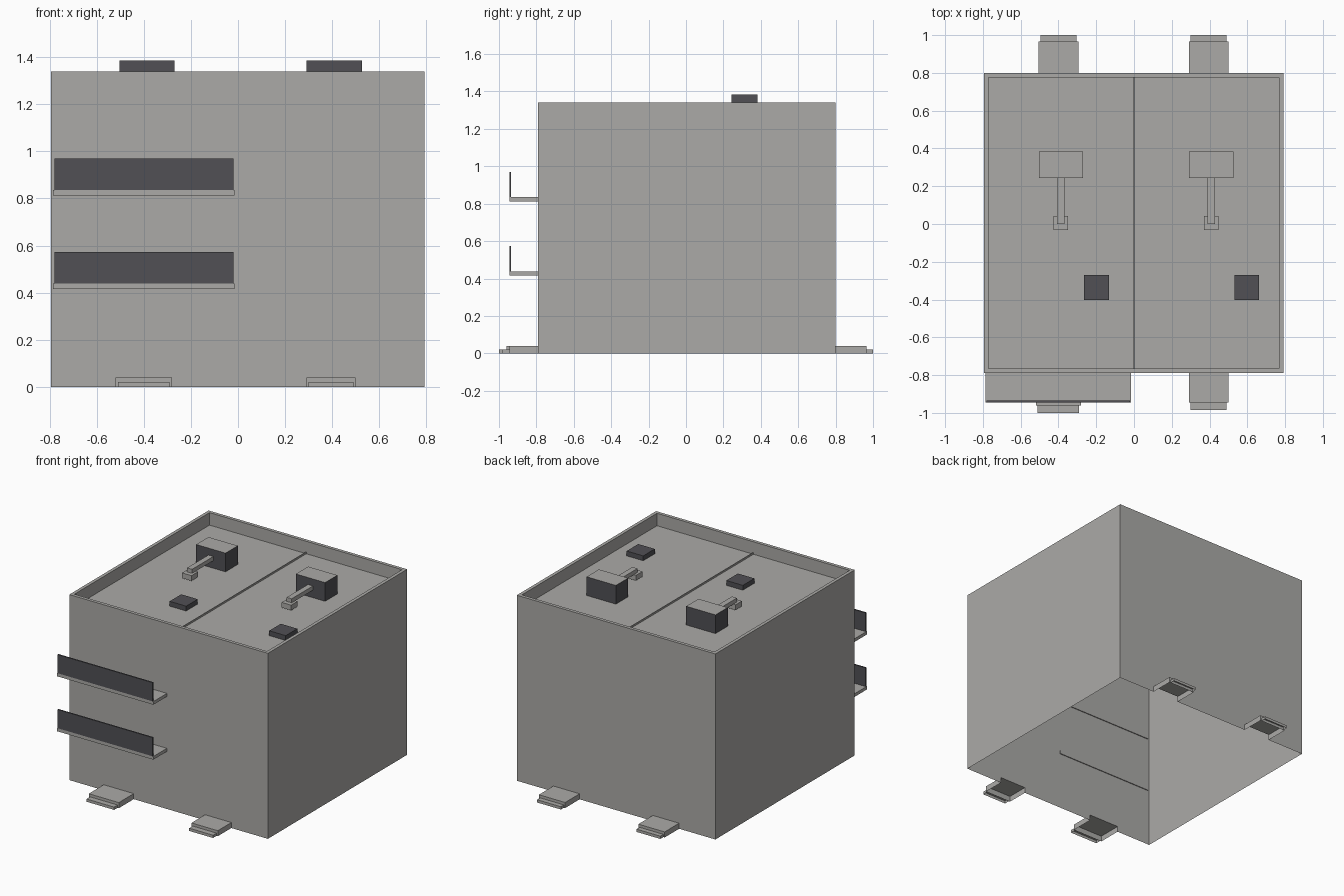
import bpy
import bmesh

if "Cube" in bpy.data.objects:
    bpy.data.objects.remove(bpy.data.objects["Cube"], do_unlink=True)


def material(name, color):
    m = bpy.data.materials.new(name)
    m.use_nodes = True
    m.diffuse_color = (*color, 1)
    m.node_tree.nodes["Principled BSDF"].inputs["Base Color"].default_value = (*color, 1)
    return m


GREY = material("warm grey", (0.407, 0.402, 0.386))
DARK = material("dark grey", (0.082, 0.080, 0.089))


def finish(name, bm, mats):
    mesh = bpy.data.meshes.new(name)
    bm.to_mesh(mesh)
    bm.free()
    for m in mats:
        mesh.materials.append(m)
    obj = bpy.data.objects.new(name, mesh)
    bpy.context.collection.objects.link(obj)
    return obj


def box(name, xs, ys, zs, mats=(GREY,), open_dirs=(), top_slot=0):
    """Box between limits; faces pointing along open_dirs are left out."""
    bm = bmesh.new()
    bmesh.ops.create_cube(bm, size=1)
    bm.normal_update()
    for f in bm.faces:
        if f.normal.z > 0.5:
            f.material_index = top_slot
    gone = [f for f in bm.faces
            if any(f.normal[a] * s > 0.5 for a, s in open_dirs)]
    bmesh.ops.delete(bm, geom=gone, context='FACES')
    for v in bm.verts:
        v.co = [lim[0] if c < 0 else lim[1] for c, lim in zip(v.co, (xs, ys, zs))]
    return finish(name, bm, mats)


# Overall limits
X0, X1, Y0, Y1 = -0.795, 0.792, -0.79, 0.80
TOP, FLOOR, RIM, CLIP_H = 1.34, 1.25, 0.024, 0.04

# Clips: side of the body, x limits, reach of the main part, reach of the lip
CLIPS = [
    (-1, -0.52, -0.28, 0.96, 1.0),
    (-1, 0.29, 0.50, 0.945, 0.985),
    (1, -0.505, -0.295, 0.965, 1.0),
    (1, 0.29, 0.50, 0.965, 1.0),
]

# Body shell: open underneath, front and back walls notched at the clips
bm = bmesh.new()


def face(points):
    return bm.faces.new([bm.verts.new(p) for p in points])


for side, y in ((-1, Y0), (1, Y1)):
    outline = [(X0, 0)]
    for s, a, b, _, _ in CLIPS:
        if s == side:
            outline += [(a, 0), (a, CLIP_H), (b, CLIP_H), (b, 0)]
    outline += [(X1, 0), (X1, TOP), (X0, TOP)]
    face([(x, y, z) for x, z in (outline if side < 0 else outline[::-1])])
face([(X1, Y0, 0), (X1, Y1, 0), (X1, Y1, TOP), (X1, Y0, TOP)])
face([(X0, Y1, 0), (X0, Y0, 0), (X0, Y0, TOP), (X0, Y1, TOP)])


def ring(inset, z):
    a, b, c, d = X0 + inset, X1 - inset, Y0 + inset, Y1 - inset
    return [(a, c, z), (b, c, z), (b, d, z), (a, d, z)]


# Rim, recess walls and recessed roof
outer, inner, low = ring(0, TOP), ring(RIM, TOP), ring(RIM, FLOOR)
for i in range(4):
    j = (i + 1) % 4
    face([outer[i], outer[j], inner[j], inner[i]])
    face([inner[i], inner[j], low[j], low[i]])
face(low)
bmesh.ops.remove_doubles(bm, verts=bm.verts, dist=0.0001)
finish("body_shell", bm, [GREY])

# Thin seam across the roof
box("roof_seam", (-0.003, 0.003), (Y0 + RIM, Y1 - RIM), (FLOOR, FLOOR + 0.012))

# Hollow clips around the base
for n, (s, a, b, reach, tip) in enumerate(CLIPS):
    wall = Y0 if s < 0 else Y1
    box(f"clip_{n}", (a, b), sorted((wall, s * reach)), (0, CLIP_H),
        open_dirs=((2, -1), (1, -s)))
    box(f"clip_lip_{n}", (a + 0.01, b - 0.01), sorted((s * reach, s * tip)), (0, 0.02),
        open_dirs=((2, -1), (1, -s)))

# Front shelves with dark upright panels
for n, z in enumerate((0.415, 0.812)):
    box(f"shelf_base_{n}", (-0.785, -0.015), (-0.945, Y0 + 0.006), (z, z + 0.023))
    box(f"shelf_panel_{n}", (-0.78, -0.02), (-0.945, -0.935), (z + 0.023, z + 0.158), (DARK,))

# Latch and pad on each half of the roof
for side, x in (("right", -0.387), ("left", 0.409)):
    box(f"latch_block_{side}", (x - 0.117, x + 0.117), (0.243, 0.383), (FLOOR, 1.385),
        (DARK, GREY), top_slot=1)
    box(f"latch_arm_{side}", (x - 0.02, x + 0.02), (0.0, 0.243), (1.305, 1.335))
    box(f"latch_tip_{side}", (x - 0.038, x + 0.038), (-0.032, 0.042), (1.268, 1.306))
    box(f"roof_pad_{side}", (x + 0.122, x + 0.254), (-0.402, -0.27), (FLOOR, FLOOR + 0.035),
        (DARK,))
